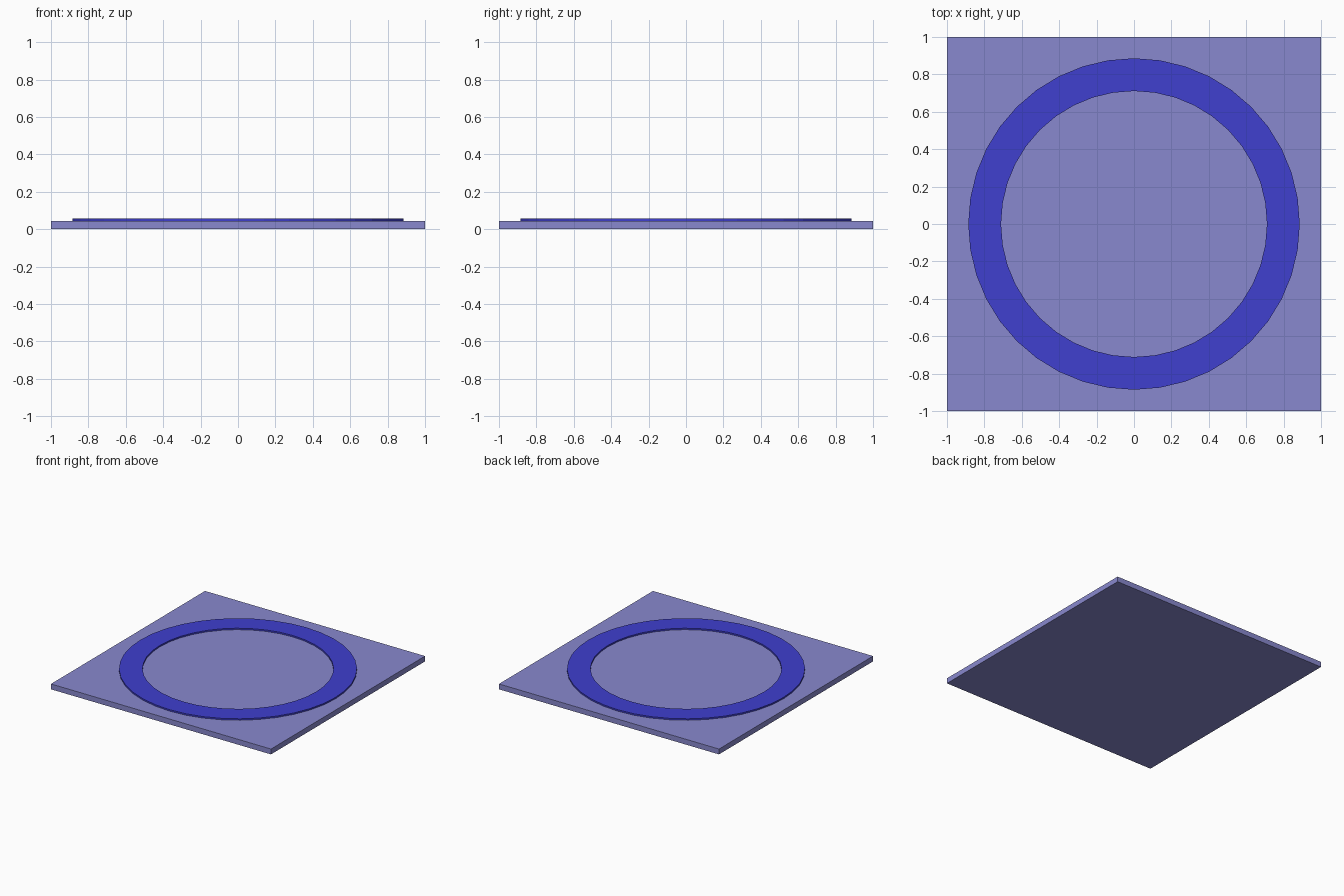
import bpy, bmesh
from math import cos, sin, tau

if "Cube" in bpy.data.objects:
    bpy.data.objects.remove(bpy.data.objects["Cube"])

PLATE_H, RING_TOP = 0.044, 0.056
R_OUT, R_IN, SIDES = 0.886, 0.711, 40


def add_object(name, bm, color):
    bmesh.ops.recalc_face_normals(bm, faces=bm.faces)
    mesh = bpy.data.meshes.new(name)
    bm.to_mesh(mesh)
    bm.free()
    mat = bpy.data.materials.new(name + "_colour")
    mat.diffuse_color = color
    mat.use_nodes = True
    mat.node_tree.nodes["Principled BSDF"].inputs["Base Color"].default_value = mat.diffuse_color
    mesh.materials.append(mat)
    obj = bpy.data.objects.new(name, mesh)
    bpy.context.collection.objects.link(obj)
    return obj


# Square base plate
bm = bmesh.new()
bmesh.ops.create_cube(bm, size=1)
bmesh.ops.scale(bm, vec=(2, 2, PLATE_H), verts=bm.verts)
bmesh.ops.translate(bm, vec=(0, 0, PLATE_H / 2), verts=bm.verts)
add_object("base_plate", bm, (0.25, 0.25, 0.62, 1))

# Flat raised ring: rectangular section swept around z
bm = bmesh.new()
section = [(R_IN, PLATE_H), (R_OUT, PLATE_H), (R_OUT, RING_TOP), (R_IN, RING_TOP)]
loops = [[bm.verts.new((r * cos(tau * i / SIDES), r * sin(tau * i / SIDES), z))
          for r, z in section] for i in range(SIDES)]
for i in range(SIDES):
    a, b = loops[i], loops[(i + 1) % SIDES]
    for j in range(4):
        k = (j + 1) % 4
        bm.faces.new((a[j], b[j], b[k], a[k]))
add_object("raised_ring", bm, (0.05, 0.05, 0.62, 1))
